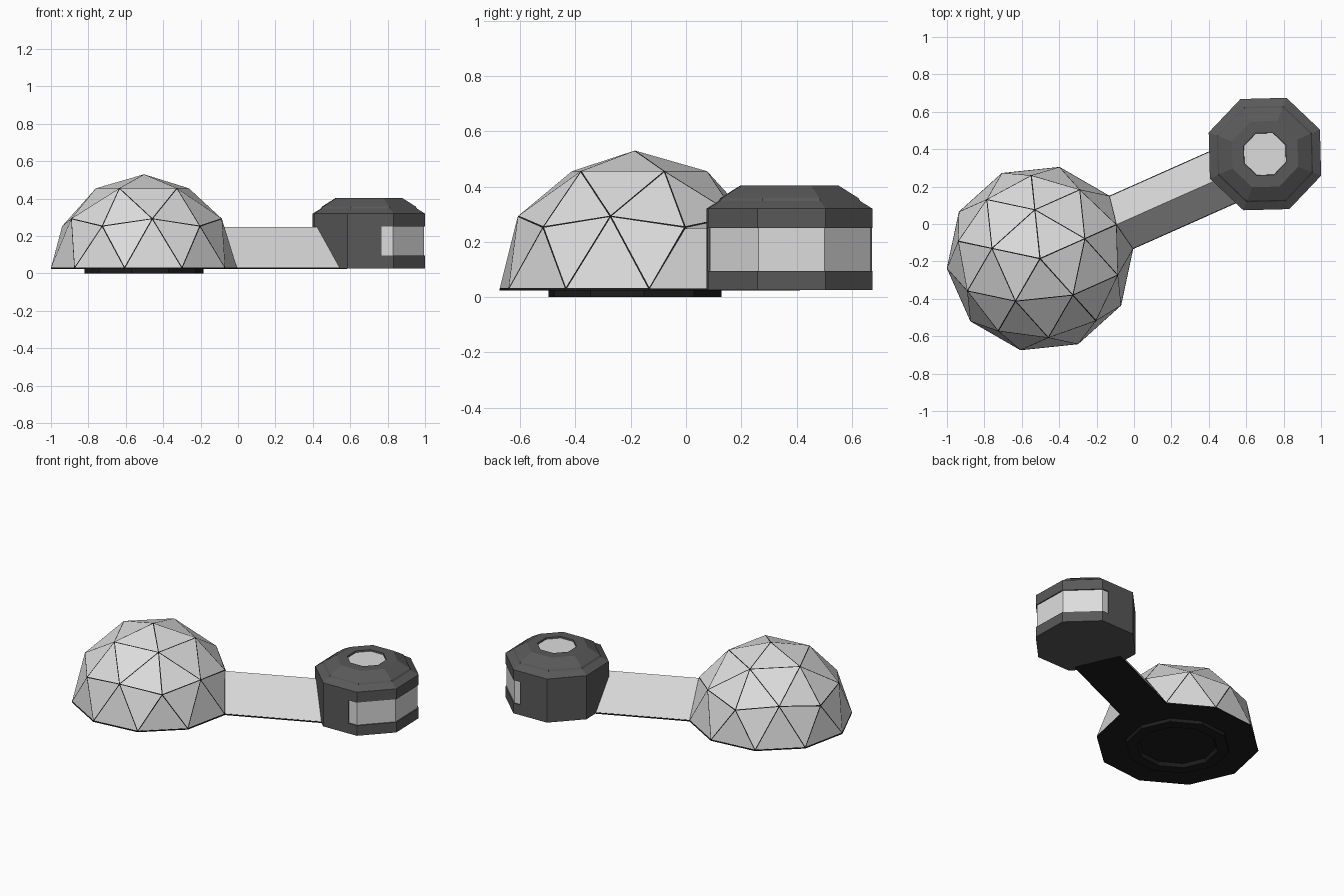
import bpy, bmesh, math
from mathutils import Vector, Matrix

if "Cube" in bpy.data.objects:
    bpy.data.objects.remove(bpy.data.objects["Cube"])


def mat(name, v):
    m = bpy.data.materials.new(name)
    m.diffuse_color = (v, v, v, 1)
    m.use_nodes = True
    m.node_tree.nodes["Principled BSDF"].inputs["Base Color"].default_value = m.diffuse_color
    return m


PANEL = mat("pale panel", 0.72)
FRAME = mat("black frame", 0.012)
BODY = mat("dark grey wall", 0.1)
DOME = Vector((-0.5025, -0.185, 0.03))
POD = Vector((0.70, 0.374, 0))
TURN = math.radians(24)


def finish(bm, name, mats):
    bmesh.ops.recalc_face_normals(bm, faces=bm.faces)
    me = bpy.data.meshes.new(name)
    bm.to_mesh(me)
    bm.free()
    for m in mats:
        me.materials.append(m)
    ob = bpy.data.objects.new(name, me)
    bpy.context.collection.objects.link(ob)
    return ob


def lathe(name, centre, sides, turn, profile, mats, closed=False, clip_x=None, light_cap=False):
    """Faceted turned shape from (radius, z) points, capped or closed into a ring."""
    bm = bmesh.new()
    rings = [[bm.verts.new((centre.x + r * math.cos(turn + 2 * math.pi * i / sides),
                            centre.y + r * math.sin(turn + 2 * math.pi * i / sides), z))
              for i in range(sides)] for r, z in profile]
    pairs = list(zip(rings, rings[1:]))
    if closed:
        pairs.append((rings[-1], rings[0]))
    for a, b in pairs:
        for i in range(sides):
            j = (i + 1) % sides
            bm.faces.new((a[i], a[j], b[j], b[i]))
    if not closed:
        bm.faces.new(rings[0])
        cap = bm.faces.new(rings[-1])
        cap.material_index = int(light_cap)
    if clip_x is not None:
        geom = bm.verts[:] + bm.edges[:] + bm.faces[:]
        cut = bmesh.ops.bisect_plane(bm, geom=geom, plane_co=(clip_x, 0, 0),
                                     plane_no=(1, 0, 0), clear_outer=True)
        bmesh.ops.edgeloop_fill(bm, edges=[e for e in cut["geom_cut"] if isinstance(e, bmesh.types.BMEdge)])
    return finish(bm, name, mats)


# geodesic dome: half an icosphere, panels inset in dark struts
bm = bmesh.new()
bmesh.ops.create_icosphere(bm, subdivisions=2, radius=0.5,
                           matrix=Matrix.Translation(DOME) @ Matrix.Rotation(TURN, 4, 'Z'))
bmesh.ops.delete(bm, geom=[v for v in bm.verts if v.co.z < DOME.z - 0.01], context='VERTS')
panels = bm.faces[:]
rim = bmesh.ops.inset_individual(bm, faces=panels, thickness=0.006, depth=0)["faces"]
for f in rim:
    f.material_index = 1
base = [e for e in bm.edges if e.is_boundary]
for f in bmesh.ops.edgeloop_fill(bm, edges=base)["faces"]:
    f.material_index = 1
finish(bm, "geodesic_dome", [PANEL, FRAME])

# dark floor plate and ring foot under the dome
six = math.radians(6)
lathe("dome_floor", DOME, 10, six, [(0.501, 0.024), (0.501, 0.032)], [FRAME])
lathe("foot_ring", DOME, 10, six, [(0.32, 0.03), (0.32, 0), (0.25, 0), (0.24, 0.02), (0.24, 0.03)],
      [FRAME], closed=True)

# triangular corridor running from one dome triangle to the pod
axis = Vector((math.cos(TURN), math.sin(TURN), 0))
side = Vector((-axis.y, axis.x, 0))


def prism(name, section, start, end, m):
    bm = bmesh.new()
    a, b = [[bm.verts.new(Vector((DOME.x, DOME.y, z)) + axis * d + side * s) for s, z in section]
            for d in (start, end)]
    n = len(section)
    for i in range(n):
        j = (i + 1) % n
        bm.faces.new((a[i], a[j], b[j], b[i]))
    bm.faces.new(a)
    bm.faces.new(b)
    finish(bm, name, [m])


prism("corridor", [(-0.154, 0.03), (0.154, 0.03), (0, 0.248)], 0.43, 1.12, PANEL)
prism("corridor_floor", [(-0.156, 0.024), (0.156, 0.024), (0.155, 0.032), (-0.155, 0.032)],
      0.44, 1.12, FRAME)

# octagonal pod: lower wall, solid rear wall, wrap-round window, roof with skylight
R = 0.322
lathe("pod_base", POD, 8, TURN, [(R, 0.026), (R, 0.095)], [BODY])
lathe("pod_rear_wall", POD, 8, TURN, [(R, 0.095), (R, 0.25)], [BODY], clip_x=0.768)
lathe("pod_window", POD, 8, TURN, [(R - 0.008, 0.09), (R - 0.008, 0.255)], [PANEL])
lathe("pod_roof", POD, 8, TURN,
      [(R, 0.25), (R, 0.32), (0.275, 0.347), (0.268, 0.358), (0.19, 0.404), (0.122, 0.404), (0.12, 0.394)],
      [BODY, PANEL], light_cap=True)
